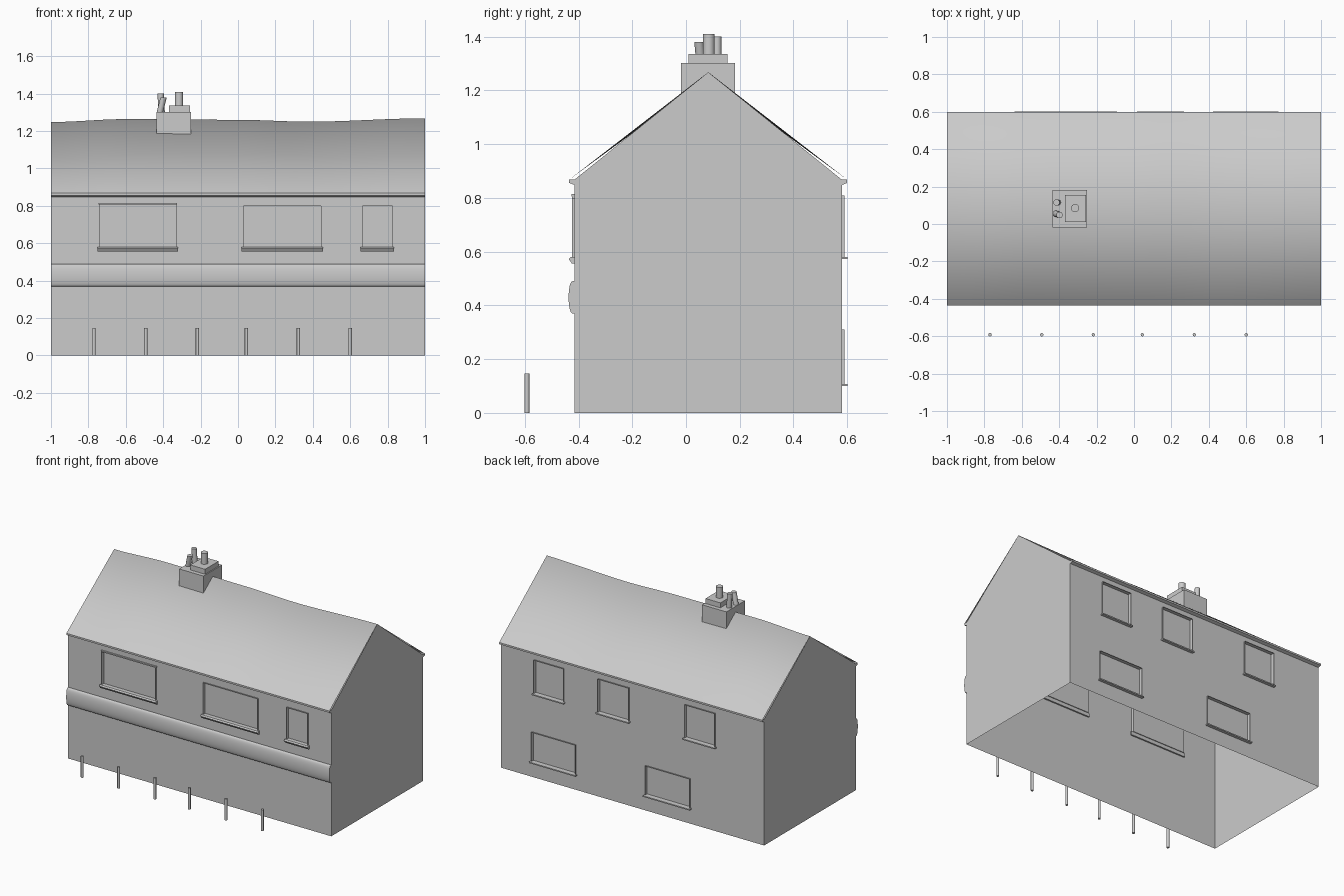
import bpy, bmesh, math
from mathutils import Vector

if "Cube" in bpy.data.objects:
    bpy.data.objects.remove(bpy.data.objects["Cube"], do_unlink=True)

GREY = (0.6, 0.6, 0.6, 1)
plaster = bpy.data.materials.new("plain grey")
plaster.use_nodes = True
plaster.diffuse_color = GREY
plaster.node_tree.nodes["Principled BSDF"].inputs["Base Color"].default_value = GREY

FRONT, BACK, RIDGE_Y, EAVE = -0.415, 0.58, 0.083, 0.868
OVERHANG = 0.02


def add(name, verts, faces, smooth=None):
    mesh = bpy.data.meshes.new(name)
    mesh.from_pydata(verts, [], faces)
    mesh.materials.append(plaster)
    obj = bpy.data.objects.new(name, mesh)
    bpy.context.collection.objects.link(obj)
    if smooth is not None:
        bpy.ops.object.select_all(action="DESELECT")
        obj.select_set(True)
        bpy.context.view_layer.objects.active = obj
        bpy.ops.object.shade_smooth_by_angle(angle=math.radians(smooth))
    return obj


def fix_normals(obj):
    bm = bmesh.new()
    bm.from_mesh(obj.data)
    bmesh.ops.recalc_face_normals(bm, faces=bm.faces)
    bm.to_mesh(obj.data)
    bm.free()


def prism(name, profile, x0, x1, smooth=None):
    """Closed (y, z) profile extruded along x."""
    n = len(profile)
    verts = [(x, y, z) for x in (x0, x1) for y, z in profile]
    faces = [(i, (i + 1) % n, n + (i + 1) % n, n + i) for i in range(n)]
    faces += [tuple(range(n)), tuple(range(n, 2 * n))]
    obj = add(name, verts, faces, smooth)
    fix_normals(obj)
    return obj


def box(name, x0, x1, y0, y1, z0, z1):
    return prism(name, [(y0, z0), (y1, z0), (y1, z1), (y0, z1)], x0, x1)


def cylinder(name, bottom, top, radius, sides=16):
    a, b = Vector(bottom), Vector(top)
    ring = [Vector((math.cos(t), math.sin(t), 0)) * radius
            for t in (2 * math.pi * i / sides for i in range(sides))]
    verts = [a + r for r in ring] + [b + r for r in ring]
    faces = [(i, (i + 1) % sides, sides + (i + 1) % sides, sides + i) for i in range(sides)]
    faces += [tuple(range(sides))[::-1], tuple(range(sides, 2 * sides))]
    return add(name, verts, faces, 40)


def ridge_height(x):
    """Sagging ridge line, eased between a few surveyed points."""
    pts = [(-1, 1.248), (-0.6, 1.264), (0, 1.26), (0.38, 1.25), (1, 1.268)]
    for (xa, za), (xb, zb) in zip(pts, pts[1:]):
        if x <= xb + 1e-6:
            t = (x - xa) / (xb - xa)
            return za + (zb - za) * t * t * (3 - 2 * t)


def wall(name, y, out, windows):
    """Flat wall with openings left at the windows (x0, x1, z0, z1)."""
    xs = sorted({-1, 1, *(v for w in windows for v in w[:2])})
    zs = sorted({0, EAVE - 0.01, *(v for w in windows for v in w[2:])})
    verts = [(x, y, z) for z in zs for x in xs]
    n, faces = len(xs), []
    for j in range(len(zs) - 1):
        for i in range(n - 1):
            cx, cz = (xs[i] + xs[i + 1]) / 2, (zs[j] + zs[j + 1]) / 2
            if any(a < cx < b and c < cz < d for a, b, c, d in windows):
                continue
            k = j * n + i
            quad = (k, k + 1, k + n + 1, k + n)
            faces.append(quad if out < 0 else quad[::-1])
    add(name, verts, faces)


def window(name, y, out, x0, x1, z0, z1):
    """Thin projecting surround around a recessed pane."""
    corners = [(x0, z0), (x1, z0), (x1, z1), (x0, z1)]
    verts = [(x, y + out * d, z) for d in (0.01, -0.015) for x, z in corners]
    faces = [(i, (i + 1) % 4, 4 + (i + 1) % 4, 4 + i) for i in range(4)] + [(4, 5, 6, 7)]
    if out > 0:
        faces = [f[::-1] for f in faces]
    add(name, verts, faces)


# Walls and windows
front_windows = [(-0.74, -0.33, 0.58, 0.806), (0.03, 0.445, 0.58, 0.8),
                 (0.665, 0.825, 0.58, 0.8)]
back_windows = [(0.52, 0.745, 0.58, 0.81), (0.025, 0.26, 0.58, 0.81),
                (-0.63, -0.4, 0.58, 0.81), (0.43, 0.765, 0.108, 0.31),
                (-0.44, -0.1, 0.108, 0.31)]
wall("front_wall", FRONT, -1, front_windows)
wall("back_wall", BACK, 1, back_windows)

for i, w in enumerate(front_windows, 1):
    window(f"front_window_{i}", FRONT, -1, *w)
    z = w[2]
    sill = [(FRONT + 0.01, z), (FRONT - 0.014, z), (FRONT - 0.021, z - 0.008),
            (FRONT - 0.01, z - 0.024), (FRONT + 0.01, z - 0.024)]
    prism(f"front_sill_{i}", sill, w[0] - 0.01, w[1] + 0.01)
box("front_window_head", -0.745, -0.325, FRONT - 0.011, FRONT, 0.806, 0.814)

for i, w in enumerate(back_windows, 1):
    window(f"back_window_{i}", BACK, 1, *w)
    box(f"back_sill_{i}", w[0] - 0.008, w[1] + 0.008, BACK, BACK + 0.021, w[2] - 0.008, w[2])

# Gable ends
for side, name in ((-1, "right_gable"), (1, "left_gable")):
    outline = [(FRONT, 0), (BACK, 0), (BACK, EAVE), (RIDGE_Y, ridge_height(side)), (FRONT, EAVE)]
    order = outline if side > 0 else outline[::-1]
    add(name, [(side, y, z) for y, z in order], [(0, 1, 2, 3, 4)])

# Roof with wavy ridge, smooth over the top
steps = 32
roof_verts, roof_faces = [], []
for i in range(steps + 1):
    x = -1 + 2 * i / steps
    roof_verts += [(x, FRONT - OVERHANG, EAVE), (x, RIDGE_Y, ridge_height(x)),
                   (x, BACK + OVERHANG, EAVE)]
for i in range(steps):
    for j in range(2):
        k = 3 * i + j
        roof_faces.append((k, k + 3, k + 4, k + 1))
add("roof", roof_verts, roof_faces, 120)

# Eave boards
for name, y, out in (("front_eave", FRONT, -1), ("back_eave", BACK, 1)):
    tip = y + out * OVERHANG
    prism(name, [(y, EAVE), (tip, EAVE), (tip, EAVE - 0.012), (y, EAVE - 0.02)], -1, 1)

# Rounded band across the front
arc = [(FRONT - 0.008 - 0.014 * math.sin(math.pi * i / 12),
        0.43 + 0.06 * math.cos(math.pi * i / 12)) for i in range(13)]
prism("front_band", [(FRONT, 0.49)] + arc + [(FRONT, 0.37)], -1, 1, 40)

# Chimney
box("chimney_stack", -0.435, -0.25, -0.018, 0.183, 1.183, 1.302)
box("chimney_cap", -0.37, -0.257, 0.01, 0.155, 1.302, 1.336)
cylinder("large_pot", (-0.315, 0.085, 1.336), (-0.315, 0.085, 1.41), 0.022)
cylinder("small_pot_back", (-0.408, 0.115, 1.3), (-0.414, 0.115, 1.4), 0.017)
cylinder("small_pot_front", (-0.418, 0.055, 1.3), (-0.398, 0.048, 1.38), 0.017)

# Row of posts in front
for i, x in enumerate((-0.77, -0.493, -0.217, 0.045, 0.323, 0.6), 1):
    cylinder(f"front_post_{i}", (x, -0.592, 0), (x, -0.592, 0.147), 0.009, 12)
